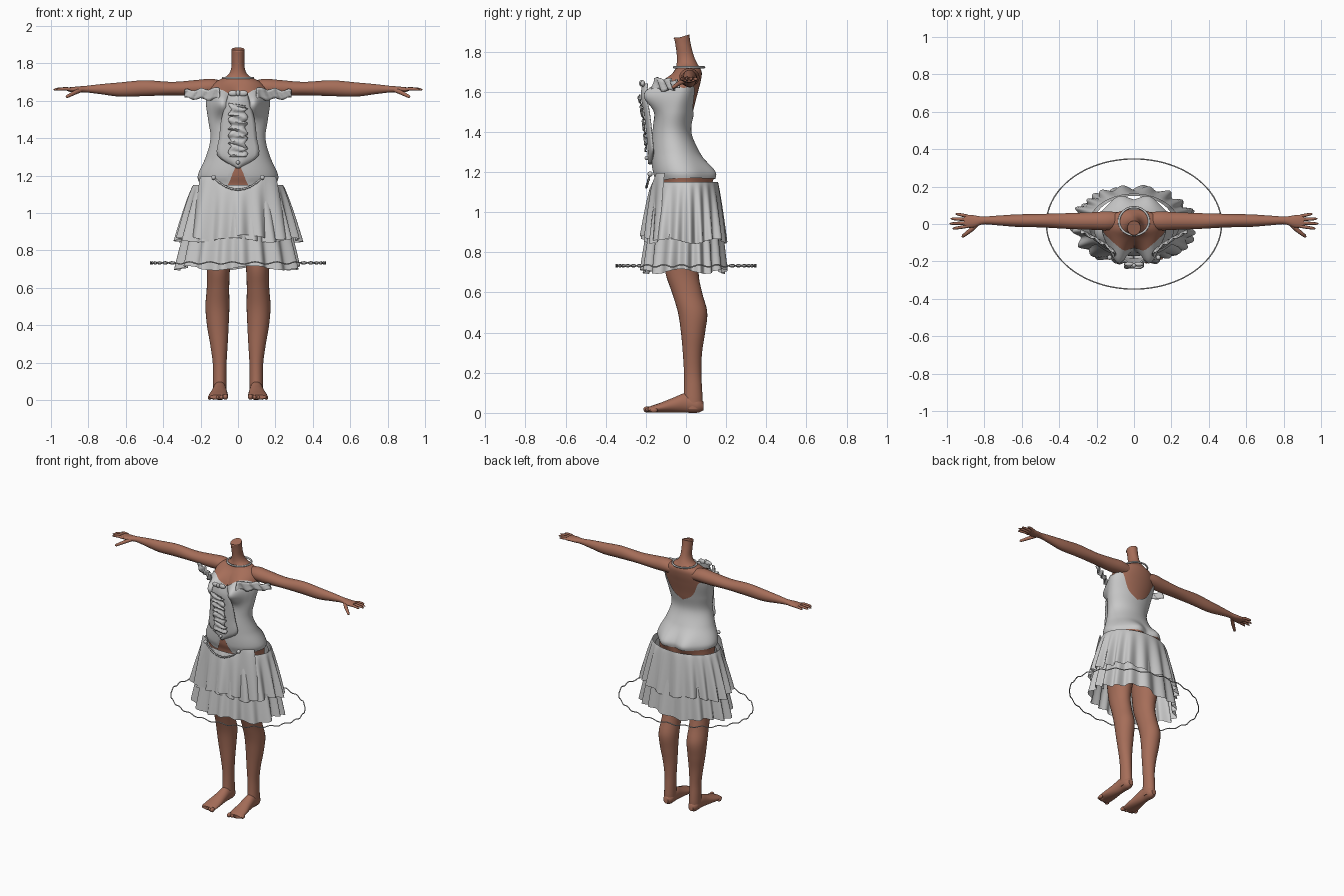
import bpy, bmesh
from math import sin, cos, pi, exp

cube = bpy.data.objects.get("Cube")
if cube:
    bpy.data.objects.remove(cube)


def material(name, rgb):
    m = bpy.data.materials.new(name)
    m.use_nodes = True
    m.diffuse_color = (*rgb, 1)
    m.node_tree.nodes["Principled BSDF"].inputs["Base Color"].default_value = (*rgb, 1)
    return m


SKIN = material("skin", (0.38, 0.155, 0.1))
CLOTH = material("grey cloth", (0.58, 0.58, 0.58))


def interp(table, s):
    """Smooth interpolation of rows keyed by their first value."""
    rows = sorted(table)
    s = min(max(s, rows[0][0]), rows[-1][0])
    i = 0
    while i < len(rows) - 2 and s > rows[i + 1][0]:
        i += 1
    a, b = rows[i], rows[i + 1]
    p, q = rows[max(i - 1, 0)], rows[min(i + 2, len(rows) - 1)]
    h = b[0] - a[0]
    t = (s - a[0]) / h
    out = []
    for k in range(1, len(a)):
        ma = (b[k] - p[k]) / (b[0] - p[0]) * h
        mb = (q[k] - a[k]) / (q[0] - a[0]) * h
        out.append((2*t**3 - 3*t**2 + 1) * a[k] + (t**3 - 2*t**2 + t) * ma
                   + (3*t**2 - 2*t**3) * b[k] + (t**3 - t**2) * mb)
    return out


def sheet(name, rows, mat, closed=True, caps=False, thick=0):
    """Skin a grid of points, one row per ring."""
    bm = bmesh.new()
    grid = [[bm.verts.new(p) for p in row] for row in rows]
    n = len(rows[0])
    for r0, r1 in zip(grid, grid[1:]):
        for j in range(n if closed else n - 1):
            k = (j + 1) % n
            bm.faces.new((r0[j], r0[k], r1[k], r1[j]))
    if caps:
        bm.faces.new(grid[0])
        bm.faces.new(grid[-1])
    bmesh.ops.recalc_face_normals(bm, faces=bm.faces)
    me = bpy.data.meshes.new(name)
    bm.to_mesh(me)
    bm.free()
    me.materials.append(mat)
    ob = bpy.data.objects.new(name, me)
    bpy.context.collection.objects.link(ob)
    if thick:
        mod = ob.modifiers.new("thickness", "SOLIDIFY")
        mod.thickness = thick
        mod.offset = 0
    bpy.ops.object.select_all(action="DESELECT")
    bpy.context.view_layer.objects.active = ob
    ob.select_set(True)
    bpy.ops.object.shade_smooth_by_angle(angle=0.9)
    return ob


def loft(name, axis, table, mat, side=1, steps=40, n=28):
    """Ellipses along an axis: rows are station, two centres, two radii."""
    lo, hi = min(table)[0], max(table)[0]
    rows = []
    for i in range(steps + 1):
        s = lo + (hi - lo) * i / steps
        c, d, rc, rd = interp(table, s)
        ring = []
        for j in range(n):
            a = 2 * pi * j / n
            p = [c + rc * cos(a), d + rd * sin(a)]
            p.insert("xyz".index(axis), s)
            ring.append((p[0] * side, p[1], p[2]))
        rows.append(ring)
    return sheet(name, rows, mat, caps=True)


def tube(name, pts, radius, mat, radii=None, closed=False):
    cu = bpy.data.curves.new(name, "CURVE")
    cu.dimensions = "3D"
    cu.bevel_depth = radius
    cu.bevel_resolution = 2
    cu.use_fill_caps = True
    sp = cu.splines.new("POLY")
    sp.points.add(len(pts) - 1)
    for i, p in enumerate(pts):
        sp.points[i].co = (*p, 1)
        sp.points[i].radius = radii[i] if radii else 1
    sp.use_cyclic_u = closed
    cu.materials.append(mat)
    ob = bpy.data.objects.new(name, cu)
    bpy.context.collection.objects.link(ob)
    return ob


def ball(name, loc, scale, mat):
    bpy.ops.mesh.primitive_uv_sphere_add(segments=14, ring_count=8, location=loc)
    ob = bpy.context.object
    ob.name = name
    ob.scale = scale
    ob.data.materials.append(mat)
    bpy.ops.object.shade_smooth()


# Torso surface: height, half width, front y, back y
TORSO = [(1.0, .19, -.13, .11), (1.15, .2, -.145, .115), (1.2, .208, -.16, .115),
         (1.3, .165, -.165, .06), (1.4, .14, -.16, .02), (1.5, .153, -.145, .035),
         (1.6, .165, -.11, .06), (1.66, .155, -.085, .075), (1.7, .125, -.06, .078),
         (1.73, .062, -.048, .062), (1.77, .037, -.045, .042),
         (1.83, .034, -.052, .025), (1.88, .036, -.062, .017)]


def body(z, a, off=0):
    rx, yf, yb = interp(TORSO, z)
    x = (rx + off) * sin(a)
    y = (yf + yb) / 2 - ((yb - yf) / 2 + off) * cos(a)
    if cos(a) > 0:
        y -= .1 * exp(-((abs(x) - .085) / .055)**2 - ((z - 1.59) / .07)**2) * min(1, cos(a) * 2)
    else:
        y += .035 * exp(-((abs(x) - .08) / .06)**2 - ((z - 1.19) / .07)**2)
    return x, y, z


N = 96
ANGLES = [2 * pi * j / N - pi for j in range(N)]
rows = [[body(1 + .88 * i / 90, a) for a in ANGLES] for i in range(91)]
rows[-1] = [(x, y, z + .3 * y) for x, y, z in rows[-1]]
sheet("torso_and_neck", rows, SKIN, caps=True)

# Bodice with curved neckline, open back and notched front hem
NECKLINE = [(0, 1.6), (.5, 1.655), (.95, 1.655), (1.57, 1.62), (2.3, 1.62), (2.65, 1.52), (3.15, 1.47)]
HEM = [(0, 1.28), (.12, 1.22), (.27, 1.15), (.8, 1.16), (1.57, 1.17), (3.15, 1.165)]
rows = []
for i in range(51):
    ring = []
    for a in ANGLES:
        lo, hi = interp(HEM, abs(a))[0], interp(NECKLINE, abs(a))[0]
        ring.append(body(lo + (hi - lo) * i / 50, a, .007))
    rows.append(ring)
sheet("bodice", rows, CLOTH)

# Arms, hands, legs and feet
ARM = [(.06, .02, 1.665, .04, .035), (.14, .017, 1.672, .05, .045), (.22, .016, 1.668, .047, .043),
       (.35, .016, 1.665, .042, .036), (.5, .018, 1.667, .036, .042), (.63, .018, 1.66, .033, .038),
       (.74, .019, 1.662, .025, .026), (.81, .019, 1.662, .021, .018),
       (.86, .014, 1.66, .033, .016), (.91, .016, 1.66, .035, .011)]
LEG = [(.02, .098, .035, .034, .045), (.06, .098, .035, .036, .048), (.12, .098, .035, .036, .045),
       (.2, .098, .033, .037, .043), (.3, .102, .032, .047, .048), (.4, .108, .035, .058, .06),
       (.5, .11, .033, .064, .073), (.6, .107, .005, .06, .075), (.7, .105, -.02, .062, .083),
       (.85, .105, -.015, .08, .1), (1.08, .1, -.01, .093, .11)]
FOOT = [(-.19, .106, .016, .046, .012), (-.17, .106, .019, .051, .017), (-.12, .104, .027, .05, .026),
        (-.06, .1, .039, .042, .038), (0, .098, .05, .036, .049), (.06, .098, .04, .034, .039),
        (.086, .098, .035, .018, .022)]
for side, word in ((1, "left"), (-1, "right")):
    loft(word + "_arm", "x", ARM, SKIN, side, 60)
    loft(word + "_leg", "z", LEG, SKIN, side, 50)
    loft(word + "_foot", "y", FOOT, SKIN, side, 24)
    for k in range(4):
        y = .042 - .018 * k
        length = (.06, .085, .09, .075)[k]
        tube(f"{word}_finger_{k}", [(side * (.89 + length * t), y + (y - .015) * .45 * t,
             1.66 + .004 * sin(pi * t)) for t in (0, .4, .8, .96, 1.08)],
             .009, SKIN, (1, 1, .85, .7, .2))
    tube(word + "_thumb", [(side * .84, .0, 1.657), (side * .87, -.03, 1.645), (side * .895, -.05, 1.632),
         (side * .915, -.065, 1.622), (side * .92, -.069, 1.62)], .012, SKIN, (1, 1, .85, .7, .2))
    for k in range(5):
        big = 1.5 if k == 0 else 1
        ball(f"{word}_toe_{k}", (side * (.067 + .021 * k), -.192 + .008 * k, .014 * big**.5),
             (.011 * big**.5, .02, .013 * big**.5), SKIN)

    # Gathered shoulder strap across the upper arm
    rows = []
    for i in range(25):
        t = i / 24
        x, y = .1 + .185 * t, -.165 + .125 * t**.7
        w = .032 * (1 - .35 * t)
        rows.append([(side * x, y + .008 * sin(22 * t + 2 * v), 1.635 + w * v + .006 * sin(15 * t))
                     for v in (-1, -.5, 0, .5, 1)])
    sheet(word + "_shoulder_frill", rows, CLOTH, closed=False, thick=.008)


# Pleated skirt layers: half width, front y and back y grow from waist to hem
def skirt(name, z0, z1, top, bottom, pleats, phase, span=pi, lift=None, off=0):
    n = 260
    rows = []
    for i in range(25):
        t = i / 24
        rx, yf, yb = [p + (q - p) * t**.8 for p, q in zip(top, bottom)]
        ring = []
        for j in range(n if span == pi else n + 1):
            a = -span + 2 * span * j / n
            wave = sin(pleats * a + phase + 1.2 * sin(3 * a))
            f = 1 + t**.7 * (.06 * wave + .025 * sin(7 * a + phase)) + off
            start = z0 + (lift(a) if lift else 0)
            z = start + (z1 + .012 * sin(5 * a + phase) - start) * t
            ring.append((rx * f * sin(a), (yf + yb) / 2 - (yb - yf) / 2 * f * cos(a), z))
        rows.append(ring)
    sheet(name, rows, CLOTH, closed=span == pi)


skirt("lower_skirt_tier", 1.13, .705, (.215, -.15, .15), (.32, -.215, .195), 17, .4)
skirt("upper_skirt_tier", 1.15, .855, (.24, -.165, .16), (.325, -.208, .197), 19, 2)
skirt("front_apron", 1.125, .87, (.24, -.172, .16), (.3, -.208, .19), 15, 1, .95,
      lambda a: .07 * min(1, (a / .6)**2), .03)

# Beaded cord hanging over the apron
cord = [(.13 * u, -.197 + .018 * u * u, 1.125 + .065 * u * u) for u in [i / 12 - 1 for i in range(25)]]
tube("apron_cord", cord, .005, CLOTH)
for p in cord[::3]:
    ball("cord_bead", p, (.007,) * 3, CLOTH)
for p in (cord[0], cord[-1]):
    ball("cord_button", p, (.013,) * 3, CLOTH)

# Pointed stomacher plate and its crossing ribbon
PLATE = [(1.24, .004, -.185), (1.27, .06, -.188), (1.31, .11, -.188), (1.4, .1, -.196),
         (1.5, .088, -.208), (1.58, .065, -.222), (1.64, .05, -.215)]
rows = []
for i in range(31):
    z = 1.24 + .4 * i / 30
    w, y = interp(PLATE, z)
    rows.append([(w * u, y + .025 * u * u, z) for u in [k / 5 - 1 for k in range(11)]])
sheet("stomacher", rows, CLOTH, closed=False, thick=.006)
rows = []
for i in range(49):
    z = 1.3 + .28 * i / 48
    w, y = interp(PLATE, z)
    rows.append([(u * .045 + .008 * sin(i * .9), y - .012 - .006 * sin(i * 1.05 + 2 * u), z + .008 * u * sin(i * .5))
                 for u in (-1, -.5, 0, .5, 1)])
sheet("ruched_ribbon", rows, CLOTH, closed=False, thick=.004)
ball("stomacher_button", (0, -.195, 1.27), (.011,) * 3, CLOTH)
for side in (-1, 1):
    ball("bow_loop", (side * .026, -.215, 1.64), (.026, .012, .016), CLOTH)
ball("bow_knot", (0, -.222, 1.642), (.011, .012, .017), CLOTH)

# Necklace ring and loose wavy hoop around the skirt
ROUND = [2 * pi * j / 160 for j in range(160)]
tube("necklace", [(.08 * sin(a), .015 + .075 * cos(a), 1.722) for a in ROUND], .006, CLOTH, closed=True)
tube("skirt_hoop", [(.468 * sin(a), .348 * cos(a), .733 + .006 * sin(24 * a)) for a in ROUND],
     .0035, CLOTH, closed=True)
